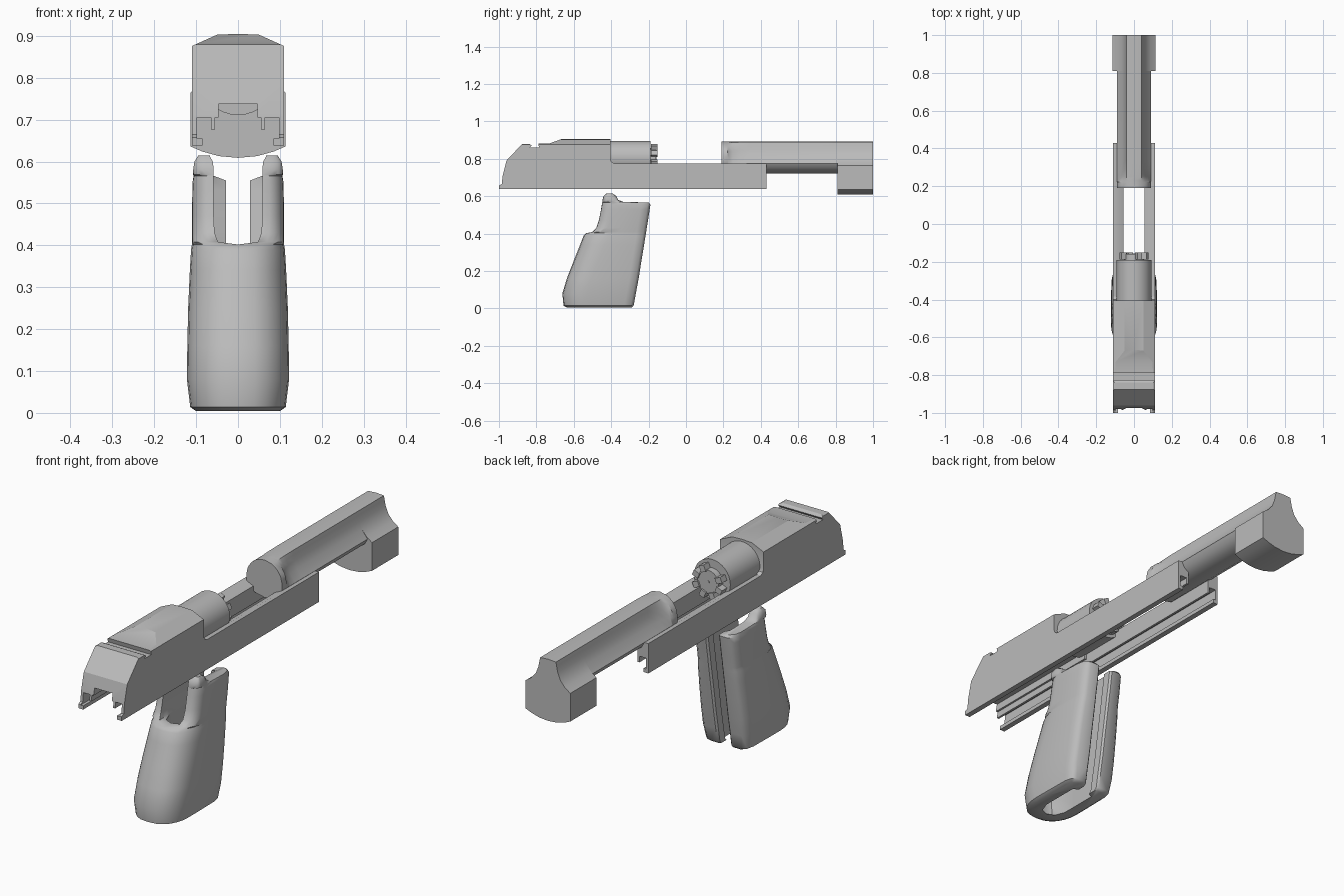
import bpy, bmesh, math
from mathutils import Matrix

if "Cube" in bpy.data.objects:
    bpy.data.objects.remove(bpy.data.objects["Cube"])

grey = bpy.data.materials.new("plain_grey")
grey.diffuse_color = (0.5, 0.5, 0.5, 1)
grey.use_nodes = True
grey.node_tree.nodes["Principled BSDF"].inputs["Base Color"].default_value = grey.diffuse_color


def finish(name, bm, angle=30):
    bmesh.ops.recalc_face_normals(bm, faces=bm.faces)
    me = bpy.data.meshes.new(name)
    bm.to_mesh(me)
    bm.free()
    me.materials.append(grey)
    ob = bpy.data.objects.new(name, me)
    bpy.context.collection.objects.link(ob)
    smooth(ob, angle)
    return ob


def activate(ob):
    bpy.ops.object.select_all(action='DESELECT')
    ob.select_set(True)
    bpy.context.view_layer.objects.active = ob


def smooth(ob, angle):
    activate(ob)
    bpy.ops.object.shade_smooth_by_angle(angle=math.radians(angle))


def loft(name, rings, angle=30):
    """Skin closed rings of 3D points and cap both ends."""
    bm = bmesh.new()
    vs = [[bm.verts.new(p) for p in r] for r in rings]
    n = len(vs[0])
    for a, b in zip(vs, vs[1:]):
        for i in range(n):
            j = (i + 1) % n
            pts = (a[i], a[j], b[j], b[i])
            if all(abs(v.co.x) < 1e-6 for v in pts):
                continue  # open at the mirror plane
            bm.faces.new(pts)
    bm.faces.new(vs[0])
    bm.faces.new(vs[-1])
    return finish(name, bm, angle)


def mirrored(half):
    """Half section, top centre to bottom centre, made whole."""
    return half + [(-x, z) for x, z in reversed(half) if x > 1e-6]


def along_y(pts, y):
    return [(x, y, z) for x, z in pts]


def mirror_x(ob):
    m = ob.modifiers.new("mirror", 'MIRROR')
    m.merge_threshold = 0.0005
    activate(ob)
    bpy.ops.object.modifier_apply(modifier=m.name)


# Rear slide: side profile intersected with the channelled cross-section
side = [(-1, .638), (-1, .657), (-.985, .665), (-.98, .71), (-.96, .79),
        (-.875, .88), (-.84, .88), (-.825, .872), (-.835, .86), (-.785, .86),
        (-.79, .88), (-.73, .882), (-.665, .905), (-.405, .905),
        (-.405, .80), (-.40, .785), (-.385, .775), (-.385, .638)]
rear = loft("rear_slide", [[(x, y, z) for y, z in side] for x in (-.13, .13)])
section = mirrored([(0, .905), (.05, .903), (.11, .876), (.11, .635),
                    (.085, .635), (.085, .655), (.098, .655), (.098, .705),
                    (.065, .705), (.065, .677), (.055, .677), (.055, .705),
                    (.046, .705), (.046, .737), (0, .737)])
cutter = loft("section_cutter", [along_y(section, y) for y in (-1.1, 0)])
cutter.hide_render = True
mod = rear.modifiers.new("section", 'BOOLEAN')
mod.operation, mod.solver, mod.object = 'INTERSECT', 'EXACT', cutter
activate(rear)
bpy.ops.object.modifier_apply(modifier=mod.name)
bpy.data.objects.remove(cutter)
smooth(rear, 20)

# Side rails of the slide
rail = [(.11, .638), (.11, .775), (.092, .775), (.055, .758), (.055, .677),
        (.065, .677), (.065, .705), (.098, .705), (.098, .655),
        (.085, .655), (.085, .638)]
mirror_x(loft("side_rails", [along_y(rail, y) for y in (-.386, .43)]))

# Front shroud: round at its rear end, then scooped on both flanks
scooped = [(0, .892), (.04, .889), (.044, .87), (.049, .845), (.062, .812),
           (.09, .775), (.076, .75), (.045, .731), (0, .721)]
rounded = [(0, .893), (.04, .884), (.065, .865), (.083, .838), (.09, .808),
           (.09, .775), (.076, .75), (.045, .731), (0, .721)]
rings = []
for y, k in ((.19, 0), (.222, 0), (.23, .3), (.25, .6), (.285, .85),
             (.34, 1), (.812, 1)):
    half = [(a[0] + (b[0] - a[0]) * k, a[1] + (b[1] - a[1]) * k)
            for a, b in zip(rounded, scooped)]
    rings.append(along_y(mirrored(half), y))
loft("front_shroud", rings, 35)

# Nose block with the curved underside
nose = mirrored(scooped[:5] + [(.085, .785), (.113, .765), (.113, .636),
                               (.085, .624), (.045, .613), (0, .609)])
loft("nose_block", [along_y(nose, y) for y in (.81, 1.0)])


# Round bolt with a toothed face
def disc(name, r, y0, y1, z, sides=32):
    c = [(r * math.sin(2 * math.pi * i / sides),
          z + r * math.cos(2 * math.pi * i / sides)) for i in range(sides)]
    return loft(name, [along_y(c, y) for y in (y0, y1)])


BZ = .803
disc("bolt", .092, -.41, -.19, BZ)
disc("bolt_face", .054, -.20, -.16, BZ)
disc("bolt_pin", .007, -.17, -.157, BZ, 12)
bm = bmesh.new()
for i in range(7):
    m = (Matrix.Translation((0, 0, BZ)) @
         Matrix.Rotation(2 * math.pi * i / 8 + .39, 4, 'Y') @
         Matrix.Translation((0, -.17, .062)) @
         Matrix.Diagonal((.026, .036, .03, 1)))
    bmesh.ops.create_cube(bm, size=1, matrix=m)
finish("bolt_teeth", bm)

# Wrap-around grip: half horseshoe sections, height by height, mirrored
# columns: height, rear y, front y, half width, inner x at the rear edge
levels = [(.004, -.635, -.292, .100, 0), (.014, -.655, -.280, .114, 0),
          (.08, -.661, -.268, .122, 0), (.16, -.637, -.253, .121, 0),
          (.25, -.602, -.239, .119, 0), (.34, -.566, -.224, .115, 0),
          (.39, -.547, -.216, .112, 0), (.402, -.535, -.214, .110, 0),
          (.408, -.500, -.213, .110, .048), (.43, -.480, -.210, .110, .056),
          (.47, -.466, -.203, .110, .058), (.53, -.454, -.194, .109, .058),
          (.555, -.450, -.190, .108, .058), (.566, -.448, -.200, .106, .058),
          (.569, -.447, -.335, .107, .058), (.58, -.446, -.362, .107, .058),
          (.60, -.441, -.372, .104, .060), (.614, -.425, -.392, .095, .068)]
rings = []
for z, yb, yf, w, xi in levels:
    d = min(1, (yf - yb) / .25)
    r = (.13 if xi == 0 else .06) * d
    ring = []
    for i in range(7):
        a = math.pi / 2 * i / 6
        ring.append((xi + (w - xi) * math.sin(a) ** .8,
                     yb + r * (1 - math.cos(a))))
    ring += [(w, (yb + yf) / 2), (w - .002, yf - .05 * d),
             (w - .010, yf - .015 * d), (w - .028, yf)]
    lip = .029 if d == 1 else max(.05, xi)
    cav = max(.052, xi)
    ring += [(lip + .008, yf), (lip, yf - .008 * d), (lip, yf - .045 * d),
             (cav, yf - .055 * d), (cav, (yb + yf) / 2)]
    if xi == 0:
        ring += [(.052, yb + .11), (.035, yb + .065), (0, yb + .05)]
    else:
        ring += [(cav, yb + .08 * d), (cav, yb + .05 * d),
                 (xi, yb + .02 * d)]
    rings.append([(x, y, z) for x, y in ring])
grip = loft("grip", rings, 40)
mirror_x(grip)
